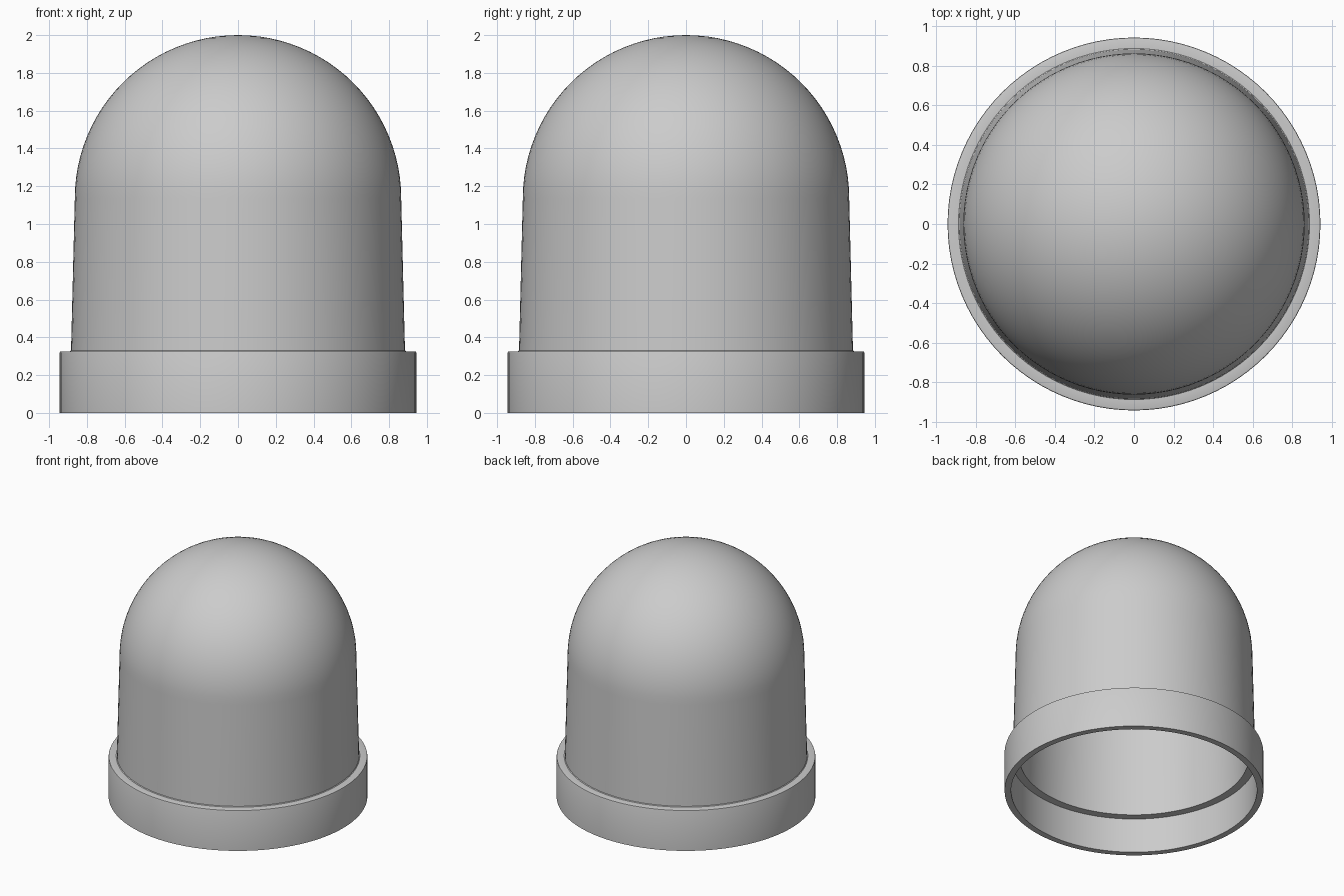
import bpy, bmesh, math

if "Cube" in bpy.data.objects:
    bpy.data.objects.remove(bpy.data.objects["Cube"])

SEG = 96      # sides around the axis
T = 0.047     # wall thickness


def dome_arc(radius, centre_z, steps=24):
    """Quarter circle from the wall up to the pole."""
    return [(radius * math.cos(a), centre_z + radius * math.sin(a))
            for a in (i * math.pi / 2 / steps for i in range(steps + 1))]


def lathe(name, profile):
    """Revolve an (r, z) profile around z."""
    bm = bmesh.new()
    verts = [bm.verts.new((r, 0, z)) for r, z in profile]
    edges = [bm.edges.new(p) for p in zip(verts, verts[1:])]
    bmesh.ops.spin(bm, geom=verts + edges, cent=(0, 0, 0), axis=(0, 0, 1),
                   angle=2 * math.pi, steps=SEG, use_merge=True)
    bmesh.ops.remove_doubles(bm, verts=bm.verts, dist=1e-4)
    bmesh.ops.recalc_face_normals(bm, faces=bm.faces)
    mesh = bpy.data.meshes.new(name)
    bm.to_mesh(mesh)
    bm.free()
    obj = bpy.data.objects.new(name, mesh)
    bpy.context.collection.objects.link(obj)
    bpy.context.view_layer.objects.active = obj
    obj.select_set(True)
    bpy.ops.object.shade_smooth_by_angle(angle=math.radians(35))
    obj.select_set(False)
    return obj


R, C = 0.864, 1.136   # dome radius and centre height

# Outer skin: collar, softened step, tapered wall, dome
outer = [(0.944, 0), (0.944, 0.318), (0.942, 0.324), (0.936, 0.326),
         (0.889, 0.326), (0.884, 0.331)] + dome_arc(R, C)

# Inner skin: dome, tapered wall, ledge, collar bore
inner = dome_arc(R - T, C)[::-1] + [(0.883 - T, 0.326 - T),
                                    (0.944 - T, 0.326 - T), (0.944 - T, 0)]

# Hollow dome cover with stepped collar, closed at the bottom rim
lathe("dome_cover", outer + inner + [outer[0]])
